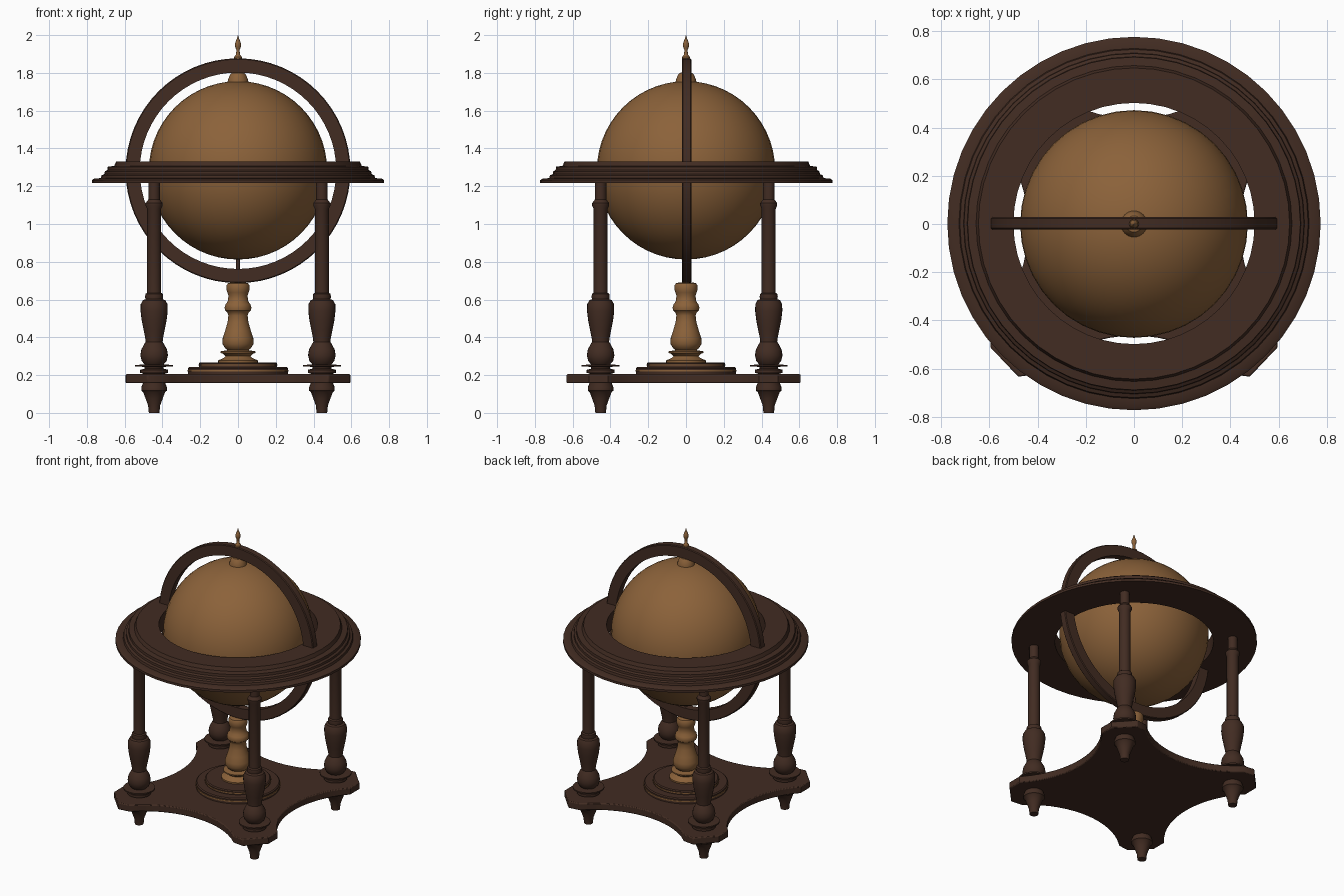
import bpy, bmesh, math
from mathutils import Matrix


def material(name, rgb):
    m = bpy.data.materials.new(name)
    m.diffuse_color = (*rgb, 1)
    return m


DARK = material("dark walnut", (0.054, 0.025, 0.016))
TAN = material("golden oak", (0.26, 0.122, 0.042))


def finish(bm, name, mat, loc=(0, 0, 0), angle=35):
    bmesh.ops.remove_doubles(bm, verts=bm.verts, dist=1e-5)
    bmesh.ops.recalc_face_normals(bm, faces=bm.faces)
    me = bpy.data.meshes.new(name)
    bm.to_mesh(me)
    bm.free()
    me.materials.append(mat)
    ob = bpy.data.objects.new(name, me)
    bpy.context.collection.objects.link(ob)
    ob.location = loc
    bpy.ops.object.select_all(action='DESELECT')
    ob.select_set(True)
    bpy.context.view_layer.objects.active = ob
    bpy.ops.object.shade_smooth_by_angle(angle=math.radians(angle))
    return ob


def lathe(name, profile, mat, loc=(0, 0, 0), seg=32, ring=False, rot=None):
    """Spin (radius, z) points about z; solid ends are closed to the axis."""
    pts = list(profile)
    if ring:
        pts.append(pts[0])
    else:
        pts = [(0, pts[0][1])] + pts + [(0, pts[-1][1])]
    bm = bmesh.new()
    vs = [bm.verts.new((r, 0, z)) for r, z in pts]
    es = [bm.edges.new(p) for p in zip(vs, vs[1:])]
    bmesh.ops.spin(bm, geom=vs + es, cent=(0, 0, 0), axis=(0, 0, 1),
                   angle=2 * math.pi, steps=seg)
    if rot:
        bmesh.ops.transform(bm, matrix=rot, verts=bm.verts)
    return finish(bm, name, mat, loc)


CZ = 1.284  # globe centre height

# globe
bm = bmesh.new()
bmesh.ops.create_uvsphere(bm, u_segments=40, v_segments=28, radius=0.472)
finish(bm, "globe", TAN, (0, 0, CZ))

# polar cap, lower pivot and finial
lathe("polar_cap", [(0.056, 1.73), (0.054, 1.76), (0.045, 1.785),
                    (0.034, 1.80), (0.015, 1.803)], TAN)
lathe("lower_pivot", [(0.01, 0.75), (0.01, 0.83)], DARK, seg=12)
lathe("finial", [(0.02, 1.865), (0.02, 1.885), (0.011, 1.895), (0.008, 1.92),
                 (0.014, 1.935), (0.017, 1.95), (0.013, 1.965), (0.006, 1.98),
                 (0.001, 2.0)], TAN, seg=16)

# upright meridian ring
lathe("meridian_ring", [(0.52, -0.025), (0.59, -0.025), (0.595, -0.02),
                        (0.595, 0.02), (0.59, 0.025), (0.52, 0.025)],
      DARK, (0, 0.003, CZ - 0.002), 64, True, Matrix.Rotation(math.pi / 2, 4, 'X'))

# stepped horizon table
lathe("horizon_table", [(0.5, 1.216), (0.774, 1.216), (0.774, 1.232), (0.762, 1.24),
                        (0.726, 1.243), (0.722, 1.258), (0.707, 1.264), (0.705, 1.278),
                        (0.692, 1.286), (0.69, 1.303), (0.655, 1.308), (0.645, 1.332),
                        (0.5, 1.332)], DARK, (0, 0.002, 0), 48, True)

# four-lobed base board: one lobe edge and concave side per quarter
quarter = [(0.594, 0.42), (0.594, 0.50), (0.48, 0.62)]
half, mid, rad = 0.40, 0.45, 0.58
arc = []
for i in range(17):
    x = half - 2 * half * i / 16
    arc.append((x, mid + rad - math.sqrt(rad * rad - x * x)))
arc = [(x, y) for x, y in arc]
back = [(0.48, 0.62)] + arc + [(-0.48, 0.62)]
side = [(-y * 0.975, x) for x, y in arc]
outline = back + [(-0.594, 0.50)] + side + [(-0.594, -0.50)]
outline += [(-x, -y) for x, y in outline]
bm = bmesh.new()
f = bm.faces.new([bm.verts.new((x, y, 0.157)) for x, y in outline])
ext = bmesh.ops.extrude_face_region(bm, geom=[f])
bmesh.ops.translate(bm, vec=(0, 0, 0.048),
                    verts=[g for g in ext['geom'] if isinstance(g, bmesh.types.BMVert)])
base = finish(bm, "base_board", DARK, (0, -0.013, 0))
bev = base.modifiers.new("edge", 'BEVEL')
bev.width, bev.segments, bev.limit_method = 0.006, 2, 'ANGLE'
bev.angle_limit = math.radians(50)

# round plinth with pale inlay bands
lathe("plinth_lower", [(0.265, 0.2), (0.265, 0.236), (0.258, 0.242)], DARK, seg=48)
lathe("plinth_lower_band", [(0.262, 0.219), (0.268, 0.219), (0.268, 0.227),
                            (0.262, 0.227)], TAN, seg=48, ring=True)
lathe("plinth_upper", [(0.207, 0.24), (0.207, 0.262), (0.2, 0.268)], DARK, seg=48)
lathe("plinth_upper_band", [(0.2, 0.25), (0.21, 0.25), (0.21, 0.256),
                            (0.2, 0.256)], TAN, seg=48, ring=True)

# turned centre column
lathe("centre_column", [
    (0.105, 0.266), (0.105, 0.278), (0.08, 0.288), (0.066, 0.3), (0.078, 0.312),
    (0.093, 0.318), (0.093, 0.326), (0.055, 0.332), (0.068, 0.342), (0.082, 0.365),
    (0.081, 0.395), (0.068, 0.435), (0.055, 0.48), (0.051, 0.515), (0.056, 0.532),
    (0.068, 0.542), (0.071, 0.557), (0.066, 0.575), (0.055, 0.588), (0.05, 0.62),
    (0.056, 0.637), (0.06, 0.65), (0.06, 0.675), (0.054, 0.686), (0.04, 0.69)], TAN)

# four turned legs running from foot to table
LEG = [(0.028, 0.0), (0.032, 0.04), (0.045, 0.075), (0.058, 0.11), (0.068, 0.118),
       (0.068, 0.135), (0.058, 0.16), (0.058, 0.208), (0.074, 0.212), (0.074, 0.228),
       (0.05, 0.234), (0.05, 0.244), (0.1, 0.245), (0.1, 0.254), (0.05, 0.256),
       (0.066, 0.275), (0.073, 0.305), (0.068, 0.335), (0.054, 0.362), (0.045, 0.376),
       (0.047, 0.395), (0.056, 0.44), (0.066, 0.49), (0.072, 0.54), (0.071, 0.575),
       (0.06, 0.596), (0.046, 0.602), (0.048, 0.615), (0.046, 0.63), (0.037, 0.636),
       (0.037, 1.08), (0.045, 1.098), (0.045, 1.11), (0.03, 1.13), (0.03, 1.225)]
for fb, y in (("front", -0.452), ("back", 0.438)):
    for lr, x in (("left", -0.444), ("right", 0.444)):
        lathe(f"{fb}_{lr}_leg", LEG, DARK, (x, y, 0), 24)
